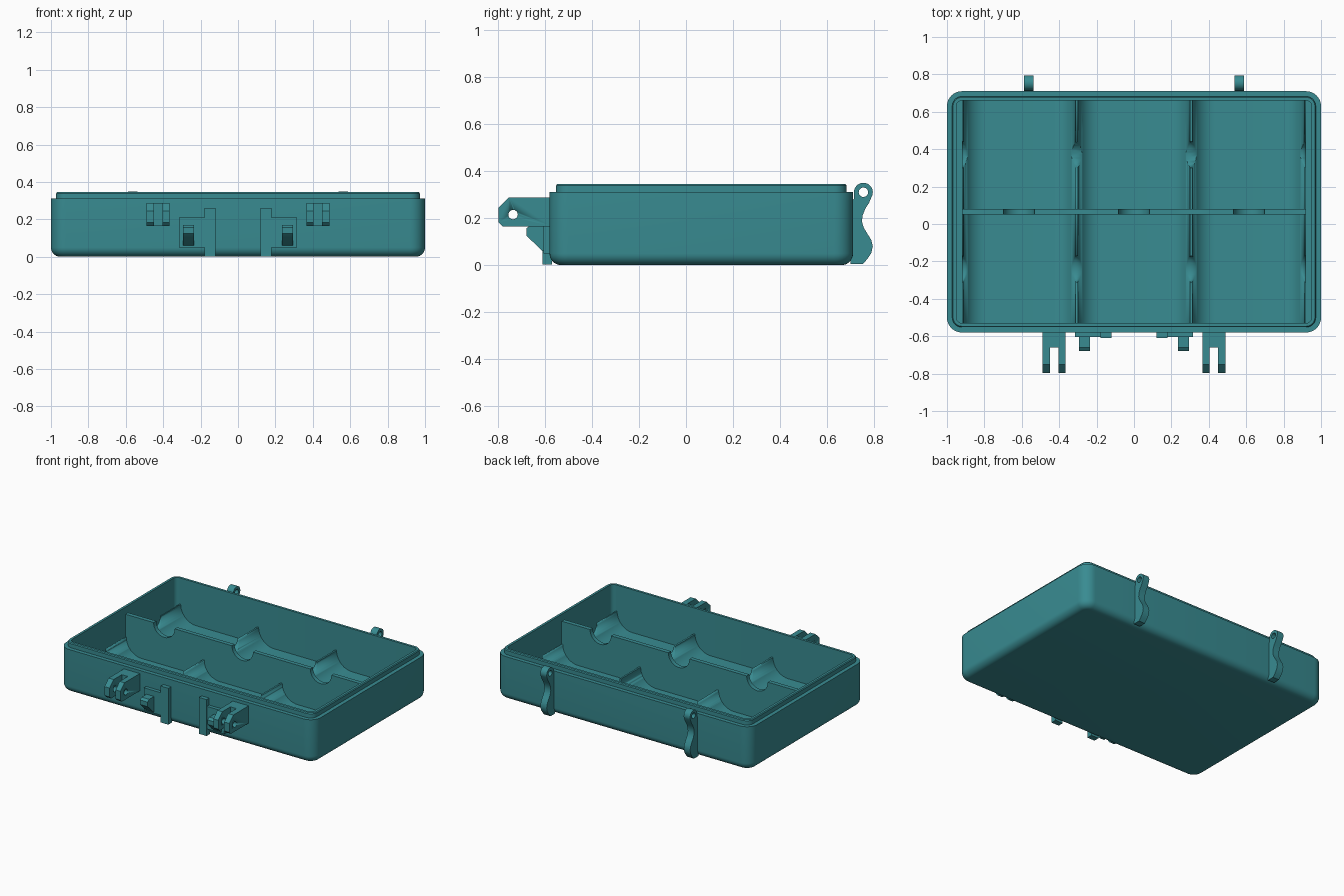
import bpy, bmesh, math
from mathutils import Vector

if "Cube" in bpy.data.objects:
    bpy.data.objects.remove(bpy.data.objects["Cube"])

teal = bpy.data.materials.new("teal plastic")
teal.diffuse_color = (0.04, 0.26, 0.285, 1)
teal.use_nodes = True
teal.node_tree.nodes["Principled BSDF"].inputs["Base Color"].default_value = teal.diffuse_color


def finish(name, bm):
    bmesh.ops.recalc_face_normals(bm, faces=bm.faces)
    me = bpy.data.meshes.new(name)
    bm.to_mesh(me)
    bm.free()
    ob = bpy.data.objects.new(name, me)
    bpy.context.collection.objects.link(ob)
    me.materials.append(teal)
    bpy.ops.object.select_all(action='DESELECT')
    ob.select_set(True)
    bpy.context.view_layer.objects.active = ob
    bpy.ops.object.shade_smooth_by_angle(angle=math.radians(30))
    return ob


def prism(name, pts, axis, lo, hi):
    """Extrude a 2D outline: (y, z) along x, or (x, z) along y."""
    bm = bmesh.new()
    def co(p, t):
        return (t, p[0], p[1]) if axis == 'x' else (p[0], t, p[1])
    a = [bm.verts.new(co(p, lo)) for p in pts]
    b = [bm.verts.new(co(p, hi)) for p in pts]
    n = len(pts)
    for i in range(n):
        bm.faces.new((a[i], a[(i + 1) % n], b[(i + 1) % n], b[i]))
    bm.faces.new(a)
    bm.faces.new(b[::-1])
    return finish(name, bm)


def box(name, x0, x1, y0, y1, z0, z1):
    return prism(name, [(y0, z0), (y1, z0), (y1, z1), (y0, z1)], 'x', x0, x1)


def arc(cx, cz, r, a0, a1, n):
    return [(cx + r * math.cos(math.radians(a0 + (a1 - a0) * i / n)),
             cz + r * math.sin(math.radians(a0 + (a1 - a0) * i / n)))
            for i in range(n + 1)]


def drill(ob, y, z, r, x0, x1, seg=32):
    """Cut a hole running along x."""
    cutter = prism("cutter", arc(y, z, r, 0, 360 - 360 / seg, seg - 1), 'x', x0, x1)
    cutter.hide_render = True
    m = ob.modifiers.new("hole", 'BOOLEAN')
    m.operation, m.solver, m.object = 'DIFFERENCE', 'EXACT', cutter
    bpy.context.view_layer.objects.active = ob
    bpy.ops.object.modifier_apply(modifier=m.name)
    bpy.data.objects.remove(cutter)


# Case shell: rounded rectangles lofted up the outside, over the lip and down inside
def ring(inset, z):
    hx, hy, r = 1 - inset, 0.645 - inset, max(0.08 - inset, 0.025)
    pts = []
    for k, (sx, sy) in enumerate(((1, 1), (-1, 1), (-1, -1), (1, -1))):
        for x, y in arc(sx * (hx - r), sy * (hy - r), r, 90 * k, 90 * k + 90, 8):
            pts.append((x, y + 0.065, z))
    return pts


profile = [(0.05 - 0.05 * math.sin(t), 0.05 - 0.05 * math.cos(t))
           for t in [i * math.pi / 16 for i in range(9)]]
profile += [(0, 0.31), (0.028, 0.31), (0.028, 0.339), (0.033, 0.345),
            (0.05, 0.345), (0.05, 0.025)]
bm = bmesh.new()
loops = [[bm.verts.new(p) for p in ring(*q)] for q in profile]
n = len(loops[0])
for a, b in zip(loops, loops[1:]):
    for i in range(n):
        bm.faces.new((a[i], a[(i + 1) % n], b[(i + 1) % n], b[i]))
bm.faces.new(loops[0])
bm.faces.new(loops[-1])
finish("case_shell", bm)

# Scooped tray: three troughs with curved sides between low ridges
R, TOP = 0.12, 0.16
pts = [(-0.92, 0.02), (-0.92, TOP)]
for x0, x1 in ((-0.912, -0.312), (-0.3, 0.3), (0.312, 0.912)):
    pts += arc(x0 + R, TOP, R, 180, 270, 12)
    pts += arc(x1 - R, TOP, R, 270, 360, 12)
pts += [(0.92, TOP), (0.92, 0.02)]
tray = prism("scooped_tray", pts, 'y', -0.542, 0.672)
for y in (0.37, -0.24):
    drill(tray, y, TOP + 0.001, 0.07, -1, 1)

# Tall long divider with finger notches
pts = [(-0.92, 0.03), (-0.92, 0.32)]
for cx in (-0.615, 0, 0.615):
    pts += arc(cx, 0.32, 0.083, 180, 360, 16)
pts += [(0.92, 0.32), (0.92, 0.03)]
prism("long_divider", pts, 'y', 0.05, 0.08)

# Outlines in (y, z)
lug = [(-0.57, 0.165), (-0.78, 0.165), (-0.797, 0.182), (-0.797, 0.245),
       (-0.752, 0.288), (-0.57, 0.288)]
hook = [(-0.59, 0.055), (-0.61, 0.06), (-0.678, 0.125), (-0.678, 0.157),
        (-0.66, 0.17), (-0.59, 0.17)]
hinge = [(0.70, 0.004), (0.75, 0.004), (0.77, 0.025), (0.787, 0.05), (0.794, 0.08),
         (0.787, 0.108), (0.77, 0.135), (0.755, 0.16), (0.748, 0.185),
         (0.75, 0.21), (0.762, 0.24), (0.778, 0.265)]
hinge += arc(0.754, 0.31, 0.04, -30, 190, 20) + [(0.713, 0.28), (0.70, 0.27)]

for s, side in ((-1, "left"), (1, "right")):
    def span(a, b):
        return sorted((s * a, s * b))

    # Front latch lugs: two drilled plates joined by a block at the wall
    for a, b, tag in ((0.365, 0.403, "inner"), (0.45, 0.49, "outer")):
        x0, x1 = span(a, b)
        plate = prism(f"{side}_{tag}_latch_lug", lug, 'x', x0, x1)
        drill(plate, -0.735, 0.215, 0.02, x0 - 0.01, x1 + 0.01, 24)
    box(f"{side}_latch_block", *span(0.40, 0.453), -0.66, -0.57, 0.165, 0.288)

    # Upright bar, backing plate and hook
    box(f"{side}_upright_bar", *span(0.12, 0.18), -0.61, -0.57, 0.002, 0.26)
    box(f"{side}_hook_plate", *span(0.175, 0.315), -0.605, -0.57, 0.05, 0.21)
    prism(f"{side}_hook", hook, 'x', *span(0.235, 0.295))

    # Back hinge arm with pin eye
    x0, x1 = span(0.538, 0.588)
    arm = prism(f"{side}_hinge_arm", hinge, 'x', x0, x1)
    drill(arm, 0.754, 0.31, 0.02, x0 - 0.01, x1 + 0.01, 24)
